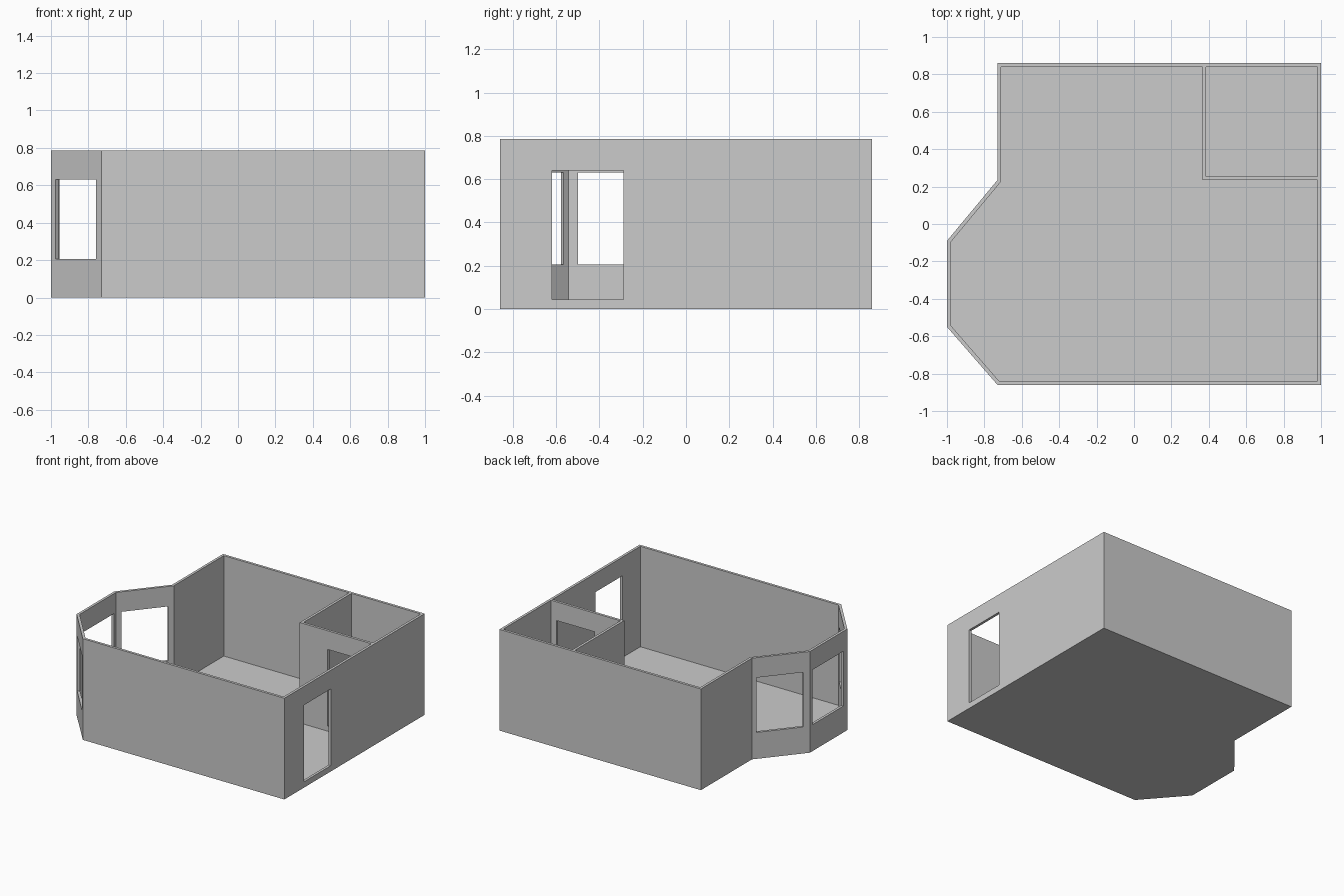
import bpy, bmesh
from mathutils import Vector

if "Cube" in bpy.data.objects:
    bpy.data.objects.remove(bpy.data.objects["Cube"])

T = 0.02          # wall thickness
H = 0.785         # wall height
FLOOR = 0.006     # floor slab thickness

# Outer footprint, counter-clockwise, with the angled bay on the left
OUTLINE = [Vector(p) for p in [(1, -0.86), (1, 0.86), (-0.73, 0.86), (-0.73, 0.235),
                               (-1, -0.09), (-1, -0.55), (-0.73, -0.86)]]


def inset(pts, d):
    """Mitred inward offset of a counter-clockwise outline."""
    out = []
    for i, p in enumerate(pts):
        a = (p - pts[i - 1]).normalized()
        b = (pts[(i + 1) % len(pts)] - p).normalized()
        na, nb = Vector((-a.y, a.x)), Vector((-b.y, b.x))
        out.append(p + (na + nb) * d / (1 + na.dot(nb)))
    return out


def prism(name, pts, z0, z1):
    bm = bmesh.new()
    face = bm.faces.new([bm.verts.new((p[0], p[1], z0)) for p in pts])
    ext = bmesh.ops.extrude_face_region(bm, geom=[face])
    verts = [g for g in ext["geom"] if isinstance(g, bmesh.types.BMVert)]
    bmesh.ops.translate(bm, verts=verts, vec=(0, 0, z1 - z0))
    bmesh.ops.recalc_face_normals(bm, faces=bm.faces)
    mesh = bpy.data.meshes.new(name)
    bm.to_mesh(mesh)
    bm.free()
    obj = bpy.data.objects.new(name, mesh)
    bpy.context.collection.objects.link(obj)
    return obj


def cut(target, pts, z0, z1):
    cutter = prism("cutter", pts, z0, z1)
    cutter.hide_render = True
    mod = target.modifiers.new("cut", "BOOLEAN")
    mod.operation, mod.solver, mod.object = "DIFFERENCE", "EXACT", cutter
    bpy.context.view_layer.objects.active = target
    bpy.ops.object.modifier_apply(modifier=mod.name)
    bpy.data.objects.remove(cutter)


def opening(target, a, b, t0, t1, z0, z1):
    """Square-sided hole through the wall a-b, between fractions t0 and t1."""
    a, b = Vector(a), Vector(b)
    d = (b - a).normalized()
    n = Vector((-d.y, d.x)) * 0.04
    p, q = a.lerp(b, t0), a.lerp(b, t1)
    cut(target, [p - n, q - n, q + n, p + n], z0, z1)


# Floor slab and solid wall block
prism("floor", OUTLINE, 0, FLOOR)
walls = prism("walls", OUTLINE, FLOOR, H)

# Hollow out the main room and the small corner room, leaving the partition
PX, PY = 0.365, 0.235
inner = inset(OUTLINE, T)
top = inner[1].y
right = inner[1].x
main_room = [inner[0], (right, PY), (PX, PY), (PX, top)] + inner[2:]
small_room = [(PX + T, PY + T), (right, PY + T), (right, top), (PX + T, top)]
for room in (main_room, small_room):
    cut(walls, room, -0.1, 1)

# Bay windows
for i, t0, t1 in [(3, 0.08, 0.885), (4, 0.065, 0.89), (5, 0.093, 0.89)]:
    a, b = OUTLINE[i], OUTLINE[(i + 1) % 7]
    if i == 5:
        a, b = b, a
        t0, t1 = 0.11, 0.907
    opening(walls, a, b, t0, t1, 0.205, 0.63)

# Entrance door and inner door
opening(walls, (1, -0.62), (1, -0.29), 0, 1, 0.045, 0.64)
opening(walls, (0.605, PY + T / 2), (0.935, PY + T / 2), 0, 1, 0.045, 0.64)
